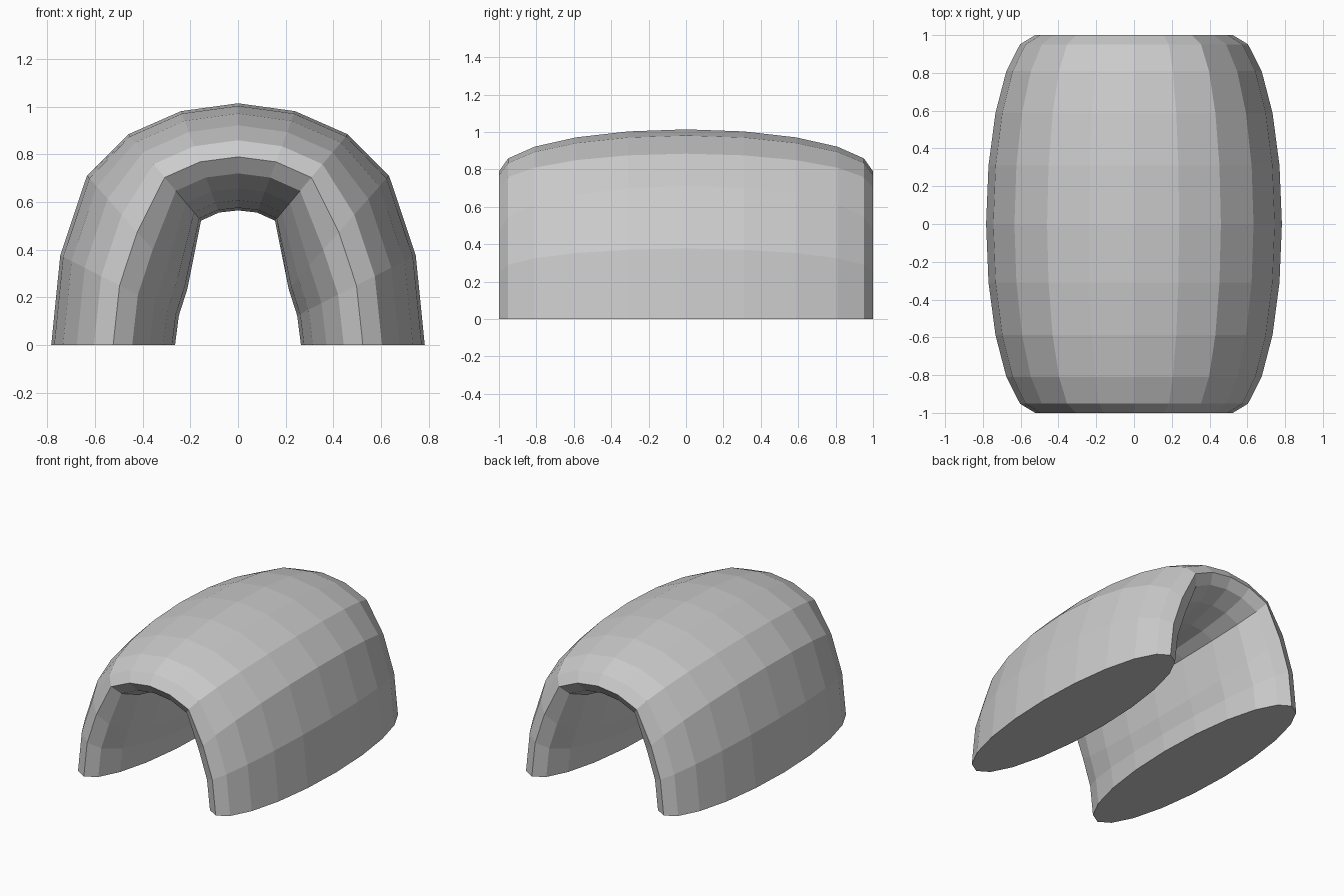
import bpy, bmesh, math

if "Cube" in bpy.data.objects:
    bpy.data.objects.remove(bpy.data.objects["Cube"])

SIDES = 20
# Half arch: (outer x, outer z, inner x, inner z) from foot to crown
half = [
    (0.783, 0.0, 0.264, 0.0),
    (0.745, 0.377, 0.248, 0.124),
    (0.633, 0.711, 0.212, 0.237),
    (0.460, 0.884, 0.155, 0.522),
    (0.239, 0.981, 0.080, 0.556),
    (0.0, 1.014, 0.0, 0.565),
]
# Mirror the stations to the other foot
stations = half + [(-a, b, -c, d) for a, b, c, d in reversed(half[:-1])]

bm = bmesh.new()


def ring(ox, oz, ix, iz):
    """Elliptical section spanning the inner and outer arch lines."""
    verts = []
    for k in range(SIDES):
        a = 2 * math.pi * k / SIDES
        t = (1 + math.cos(a)) / 2
        verts.append(bm.verts.new((ix + (ox - ix) * t, math.sin(a), iz + (oz - iz) * t)))
    return verts


# Skin the sections and cap both feet
rings = [ring(*s) for s in stations]
for r0, r1 in zip(rings, rings[1:]):
    for k in range(SIDES):
        n = (k + 1) % SIDES
        bm.faces.new((r0[k], r0[n], r1[n], r1[k]))
bm.faces.new(rings[0])
bm.faces.new(rings[-1])
bmesh.ops.recalc_face_normals(bm, faces=bm.faces[:])

mesh = bpy.data.meshes.new("arch")
bm.to_mesh(mesh)
bm.free()
bpy.context.collection.objects.link(bpy.data.objects.new("arch", mesh))
